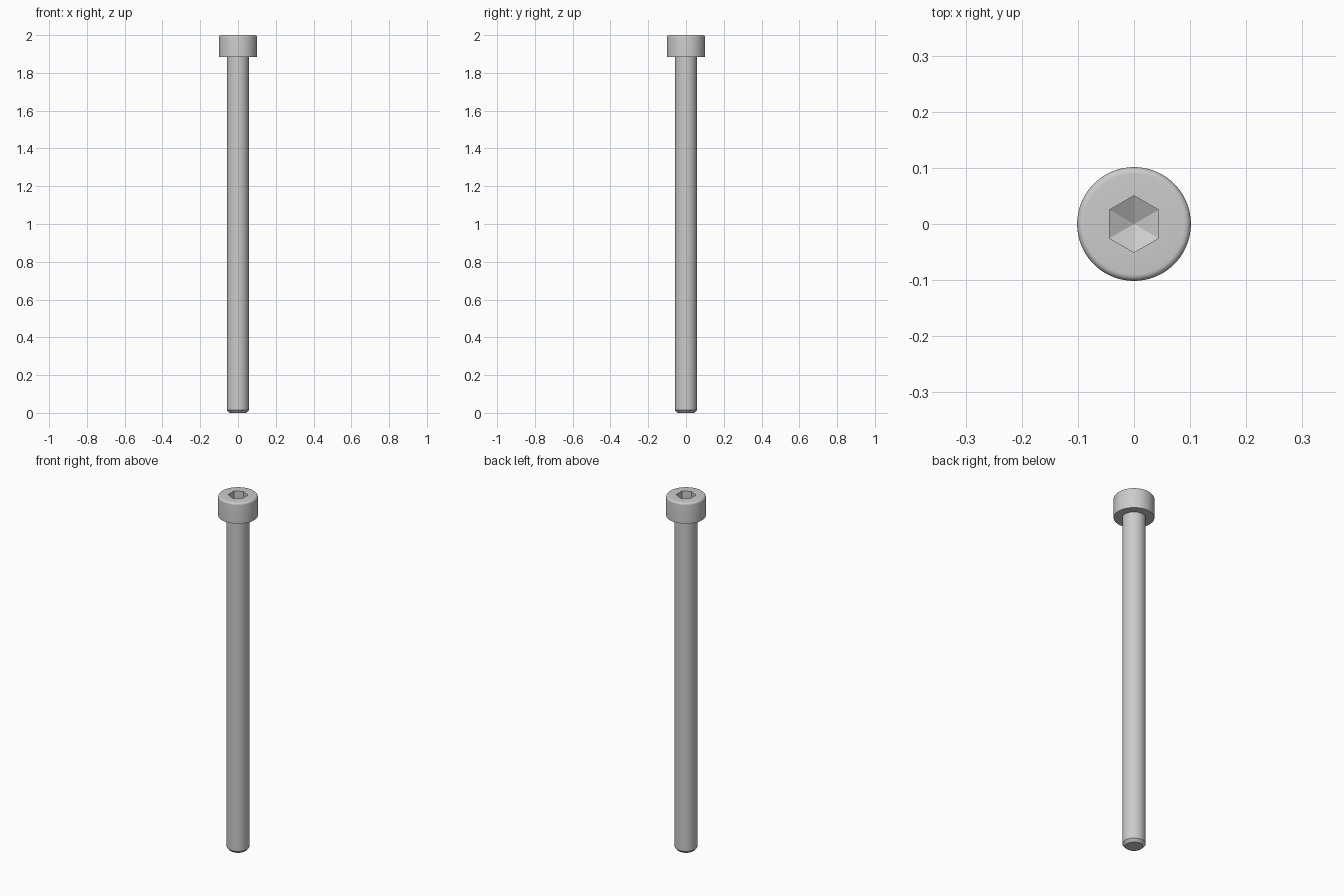
import bpy
import bmesh
from math import cos, sin, pi, radians

cube = bpy.data.objects.get("Cube")
if cube:
    bpy.data.objects.remove(cube, do_unlink=True)

SEGMENTS = 72
HEAD_R, SHAFT_R, TIP_R = 0.1014, 0.058, 0.044
HEAD_Z, TOP_Z = 1.884, 2.0
CHAMFER, FILLET = 0.015, 0.0116
HEX_APOTHEM, SOCKET_DEPTH = 0.0437, 0.058

steel = bpy.data.materials.new("steel grey")
steel.use_nodes = True
colour = (0.6, 0.6, 0.6, 1)
steel.diffuse_color = colour
steel.node_tree.nodes["Principled BSDF"].inputs["Base Color"].default_value = colour


def ring(bm, radius, z, hexagonal=False):
    """Ring of vertices, round or hexagonal with corners on the y axis."""
    verts = []
    for i in range(SEGMENTS):
        a = 2 * pi * i / SEGMENTS
        r = radius
        if hexagonal:
            r /= cos((a + pi / 6) % (pi / 3) - pi / 6)
        verts.append(bm.verts.new((r * cos(a), r * sin(a), z)))
    return verts


def bridge(bm, a, b):
    for i in range(SEGMENTS):
        j = (i + 1) % SEGMENTS
        bm.faces.new((a[i], a[j], b[j], b[i]))


def finish(bm, name):
    bmesh.ops.recalc_face_normals(bm, faces=bm.faces)
    mesh = bpy.data.meshes.new(name)
    bm.to_mesh(mesh)
    bm.free()
    mesh.materials.append(steel)
    obj = bpy.data.objects.new(name, mesh)
    bpy.context.collection.objects.link(obj)
    bpy.ops.object.select_all(action='DESELECT')
    obj.select_set(True)
    bpy.context.view_layer.objects.active = obj
    bpy.ops.object.shade_smooth_by_angle(angle=radians(25))


# Whole screw as one closed skin: tip, shaft, underside, filleted head
bm = bmesh.new()
profile = [(TIP_R, 0), (SHAFT_R, CHAMFER), (SHAFT_R, HEAD_Z), (HEAD_R, HEAD_Z)]
for k in range(7):
    t = k / 6 * pi / 2
    profile.append((HEAD_R - FILLET * (1 - cos(t)), TOP_Z - FILLET * (1 - sin(t))))
rings = [ring(bm, r, z) for r, z in profile]

# Hexagonal socket with straight walls
rings.append(ring(bm, HEX_APOTHEM, TOP_Z, True))
rings.append(ring(bm, HEX_APOTHEM, TOP_Z - SOCKET_DEPTH, True))
for a, b in zip(rings, rings[1:]):
    bridge(bm, a, b)

# Flat tip end and shallow six-sided point at the socket floor
bm.faces.new(rings[0])
point = bm.verts.new((0, 0, TOP_Z - SOCKET_DEPTH - HEX_APOTHEM * 0.58))
floor = rings[-1]
for i in range(SEGMENTS):
    bm.faces.new((floor[i], floor[(i + 1) % SEGMENTS], point))
finish(bm, "socket_head_screw")
